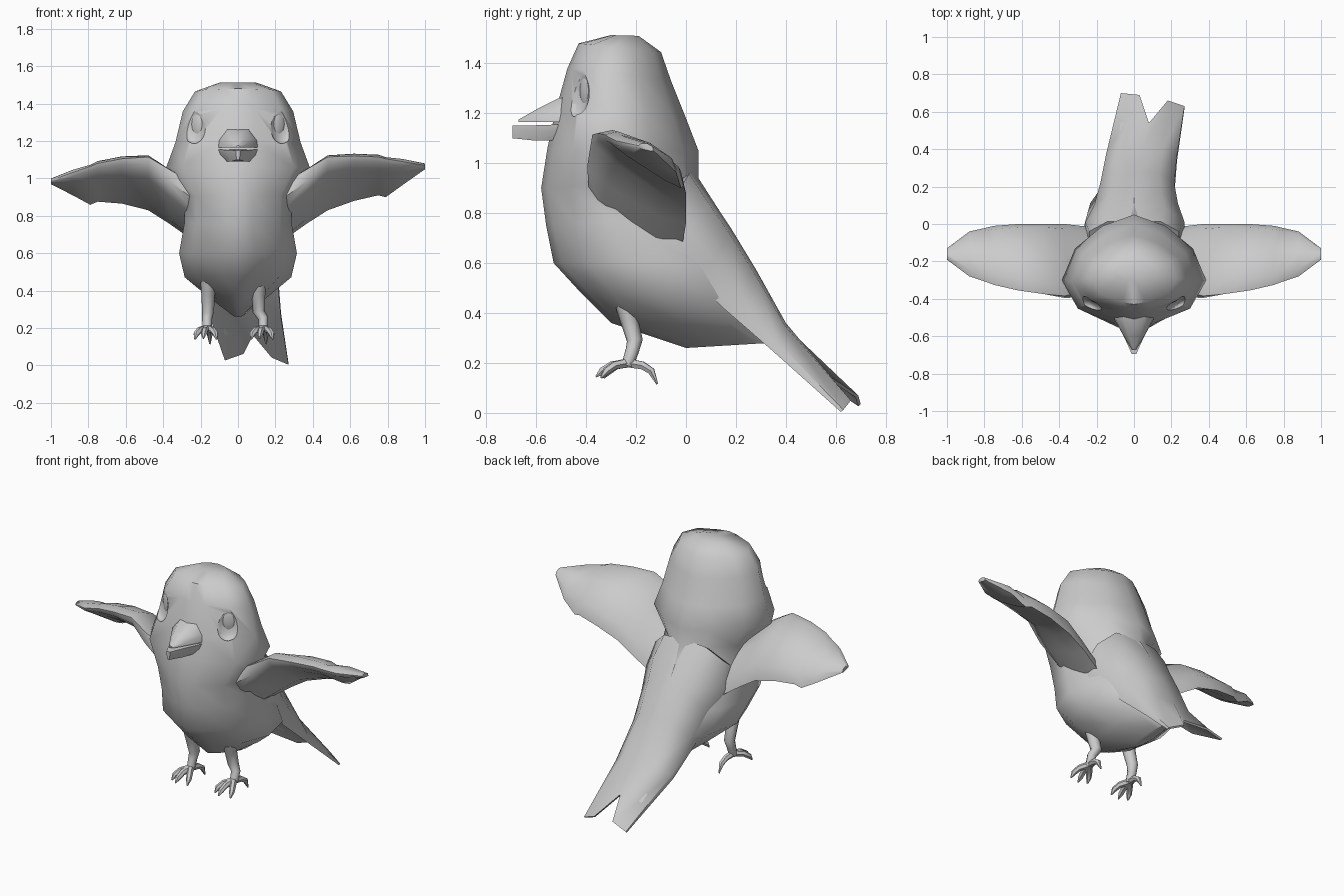
import bpy, bmesh, math
from mathutils import Vector

if "Cube" in bpy.data.objects:
    bpy.data.objects.remove(bpy.data.objects["Cube"])


def finish(name, bm, angle=50):
    bmesh.ops.recalc_face_normals(bm, faces=bm.faces)
    me = bpy.data.meshes.new(name)
    bm.to_mesh(me)
    bm.free()
    ob = bpy.data.objects.new(name, me)
    bpy.context.collection.objects.link(ob)
    smooth(ob, angle)
    return ob


def smooth(ob, angle):
    bpy.ops.object.select_all(action='DESELECT')
    ob.select_set(True)
    bpy.context.view_layer.objects.active = ob
    bpy.ops.object.shade_smooth_by_angle(angle=math.radians(angle))


def loft(name, rings, angle=50):
    """Skin a list of equal-length closed rings and cap both ends."""
    bm = bmesh.new()
    vs = [[bm.verts.new(p) for p in r] for r in rings]
    n = len(rings[0])
    for a, b in zip(vs, vs[1:]):
        for i in range(n):
            j = (i + 1) % n
            bm.faces.new((a[i], a[j], b[j], b[i]))
    bm.faces.new(vs[0])
    bm.faces.new(vs[-1])
    return finish(name, bm, angle)


def tube(name, path, radii, n=8):
    """Round tube along a path, without twisting from ring to ring."""
    pts = [Vector(p) for p in path]
    rings, last, q = [], None, None
    for i, p in enumerate(pts):
        d = (pts[min(i + 1, len(pts) - 1)] - pts[max(i - 1, 0)]).normalized()
        q = last.rotation_difference(d) @ q if last else d.to_track_quat('Z', 'Y')
        last = d
        rings.append([p + q @ Vector((math.cos(a) * radii[i], math.sin(a) * radii[i], 0))
                      for a in (2 * math.pi * k / n for k in range(n))])
    return loft(name, rings)


def ellipsoid(name, loc, size, turn):
    bpy.ops.mesh.primitive_uv_sphere_add(segments=20, ring_count=12, radius=1,
                                         location=loc, rotation=(0, 0, turn))
    ob = bpy.context.object
    ob.name = name
    ob.scale = size
    return ob


# Head and body: tilted rings given by front (y, z), back (y, z), half width
half = [(0, 0), (.04, .28), (.17, .78), (.42, 1), (.7, .82), (.9, .44), (1, 0)]
outline = half + [(t, -w) for t, w in half[-2:0:-1]]
sections = [
    (-.30, 1.513, -.19, 1.51, .10), (-.43, 1.48, -.10, 1.445, .23),
    (-.475, 1.38, -.06, 1.33, .295), (-.525, 1.2, .0, 1.18, .335),
    (-.555, 1.06, .05, 1.05, .385), (-.58, .9, .05, .94, .29),
    (-.56, .75, .14, .80, .285), (-.53, .6, .26, .6, .315),
    (-.42, .48, .34, .46, .285), (-.30, .36, .38, .36, .15),
    (-.0, .26, .33, .28, .03)]
body = loft("body", [[(w * s, fy + (by - fy) * t, fz + (bz - fz) * t) for t, s in outline]
                     for fy, fz, by, bz, w in sections])

# Eye sockets cut into the head, with eyeballs set inside
for s in (-1, 1):
    cutter = ellipsoid("socket_cutter", (s * .235, -.44, 1.29), (.075, .04, .105), s * .6)
    mod = body.modifiers.new("socket", 'BOOLEAN')
    mod.operation = 'DIFFERENCE'
    mod.object = cutter
    bpy.context.view_layer.objects.active = body
    bpy.ops.object.modifier_apply(modifier=mod.name)
    bpy.data.objects.remove(cutter)
    eye = ellipsoid("eye", (s * .215, -.395, 1.29), (.045, .02, .07), s * .6)
    smooth(eye, 60)
smooth(body, 50)


# Beak: upper and lower halves as tapered sections
def beak(name, rows):
    # each row: y, base z, top z, base half width, top half width
    loft(name, [[(-b, y, z0), (b, y, z0), (b * .95, y, z0 + (z1 - z0) * .4), (t, y, z1),
                 (-t, y, z1), (-b * .95, y, z0 + (z1 - z0) * .4)]
                for y, z0, z1, b, t in rows], 50)


beak("upper_beak", [(-.45, 1.165, 1.27, .11, .06), (-.51, 1.165, 1.26, .105, .055),
                    (-.60, 1.165, 1.215, .055, .03), (-.67, 1.165, 1.175, .012, .006)])
beak("lower_beak", [(-.45, 1.155, 1.09, .11, .07), (-.51, 1.155, 1.09, .105, .07),
                    (-.60, 1.152, 1.09, .055, .04), (-.695, 1.15, 1.10, .012, .006)])

# Wings: arched sections between leading and trailing edges, thick at the root
arch = [(0, 0), (.1, .55), (.45, 1), (.85, .75), (1, 0)]
under = [(.8, .6), (.3, 1), (.06, .8)]
wing_rows = [  # x, leading y, z, trailing y, z, arch height, depth below
    (.20, -.34, .95, -.02, .64, .05, .12), (.37, -.385, 1.05, .0, .76, .07, .07),
    (.48, -.375, 1.115, .0, .83, .085, .035), (.62, -.355, 1.12, .0, .88, .08, .025),
    (.75, -.325, 1.115, -.01, .91, .07, .022), (.79, -.31, 1.105, -.02, .90, .065, .02),
    (.88, -.28, 1.09, -.04, .965, .055, .018), (1.0, -.19, 1.07, -.13, 1.05, .02, .008)]
for s, name, drop in ((1, "right_wing", 0), (-1, "left_wing", .08)):
    rings = []
    for x, ly, lz, ty, tz, h, low in wing_rows:
        sink = drop * max(0, (x - .48) / .52) ** 1.3
        d = Vector((ty - ly, tz - lz))
        nrm = Vector((-d.y, d.x)).normalized()
        prof = [(u, v * h) for u, v in arch] + [(u, -v * low) for u, v in under]
        rings.append([(s * x, ly + d.x * u + nrm.x * v, lz + d.y * u + nrm.y * v - sink)
                      for u, v in prof])
    loft(name, rings, 60)

# Back and forked tail: drooping strip, thinning toward the fork
tail_rows = [  # left x, right x, ridge y, z, edge y shift, edge z drop, thickness
    (-.24, .24, .02, .97, -.06, .10, .12), (-.26, .27, .10, .86, -.09, .13, .12),
    (-.21, .235, .18, .74, -.07, .13, .11), (-.18, .215, .28, .575, -.06, .10, .09),
    (-.15, .23, .40, .36, -.03, .08, .04)]
rings = []
for x0, x1, y, z, dy, dz, th in tail_rows:
    top = [((x0 + x1) / 2 + (x1 - x0) / 2 * k, y + dy * k ** 4, z - dz * k ** 4)
           for k in (-1, -.6, 0, .6, 1)]
    rings.append(top + [(px, py - th * .8, pz - th * .6) for px, py, pz in top[::-1]])
fork = [(-.07, .70, .035), (.03, .69, .07), (.08, .54, .17), (.18, .66, .05), (.27, .63, .012)]
rings.append(fork + [(px, py - .01, pz - .008) for px, py, pz in fork[::-1]])
loft("tail", rings)

# Legs and feet: bent tubes, three front toes and one back toe
for name, x, fx in (("left", -.16, -.165), ("right", .11, .135)):
    tube(name + "_leg", [(x, -.25, .46), (x, -.23, .38), (x, -.205, .29),
                         (fx, -.215, .25), (fx, -.235, .19)], [.042, .036, .032, .027, .024])
    for i, (dx, ty, tz) in enumerate([(-.065, -.33, .14), (-.02, -.36, .145),
                                      (.05, -.34, .14), (.015, -.115, .115)]):
        my = -.235 + (ty + .235) * .5
        tube(name + "_toe_%d" % (i + 1),
             [(fx, -.235, .20), (fx + dx * .6, my, .19),
              (fx + dx * .9, -.235 + (ty + .235) * .8, .168), (fx + dx, ty, tz)],
             [.02, .018, .016, .004], 6)
